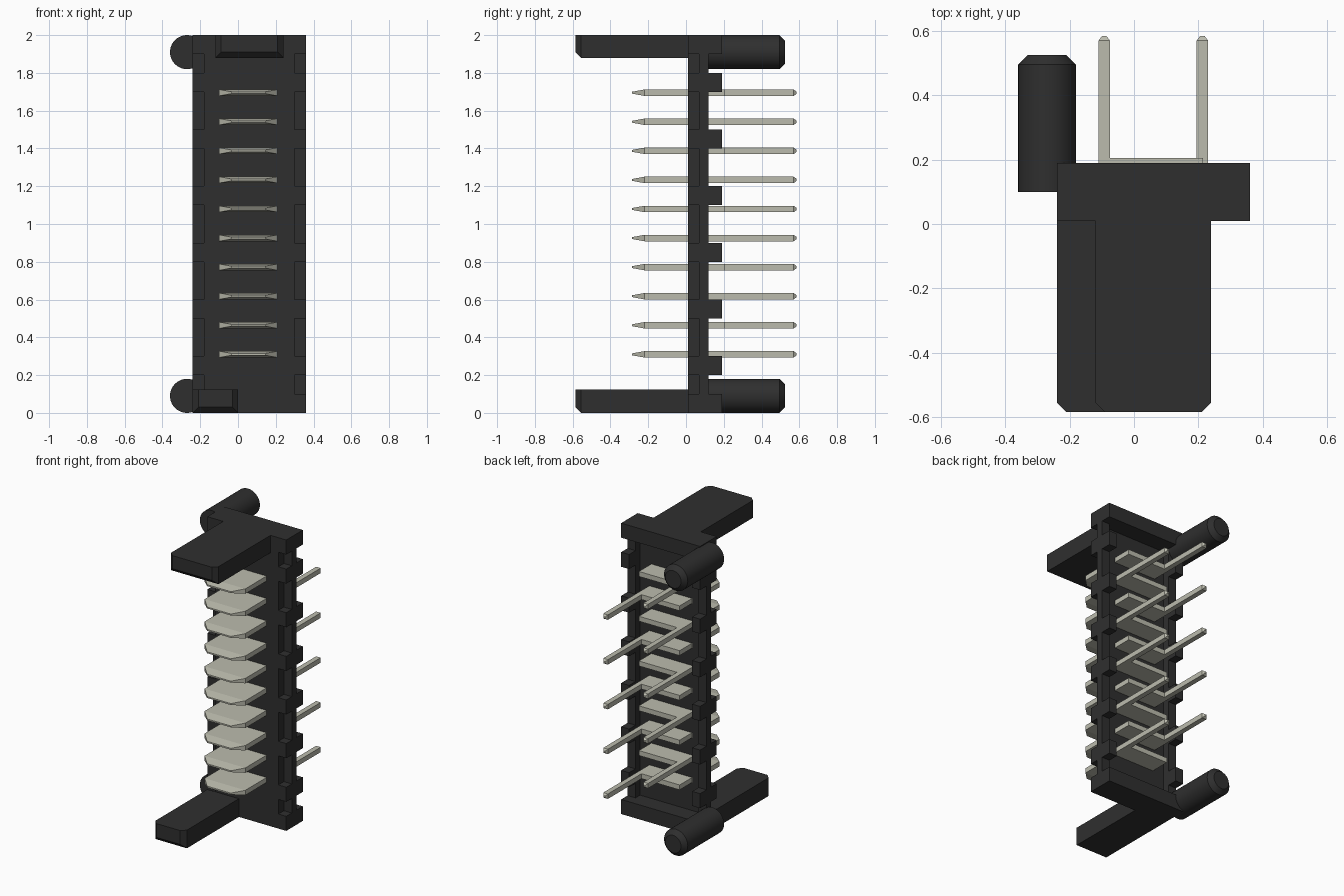
import bpy, bmesh
from mathutils import Matrix

if "Cube" in bpy.data.objects:
    bpy.data.objects.remove(bpy.data.objects["Cube"])


def make_material(name, color):
    m = bpy.data.materials.new(name)
    m.use_nodes = True
    m.diffuse_color = color
    m.node_tree.nodes["Principled BSDF"].inputs["Base Color"].default_value = color
    return m


black = make_material("black plastic", (0.028, 0.028, 0.028, 1))
metal = make_material("pale metal", (0.5, 0.5, 0.42, 1))


def finish(bm, name, mat):
    bmesh.ops.recalc_face_normals(bm, faces=bm.faces)
    mesh = bpy.data.meshes.new(name)
    bm.to_mesh(mesh)
    bm.free()
    mesh.materials.append(mat)
    obj = bpy.data.objects.new(name, mesh)
    bpy.context.collection.objects.link(obj)
    return obj


def loft(bm, sections):
    """Bridge rectangles (y, x0, x1, z0, z1) along y and cap both ends."""
    rings = [[bm.verts.new(p) for p in ((a, y, c), (b, y, c), (b, y, d), (a, y, d))]
             for y, a, b, c, d in sections]
    for r, s in zip(rings, rings[1:]):
        for i in range(4):
            j = (i + 1) % 4
            bm.faces.new((r[i], r[j], s[j], s[i]))
    bm.faces.new(rings[0])
    bm.faces.new(rings[-1])


def box(bm, x0, x1, y0, y1, z0, z1):
    loft(bm, [(y0, x0, x1, z0, z1), (y1, x0, x1, z0, z1)])


LEFT, RIGHT, WALL = 0.36, -0.24, 0.06
FRONT, RIB0, RIB1, BACK = 0.01, 0.07, 0.12, 0.19

# Housing: end caps, front wall, side ribs and the teeth along each corner
bm = bmesh.new()
for z in (0, 1.9):
    box(bm, RIGHT, LEFT, FRONT, BACK, z, z + 0.1)
box(bm, RIGHT + WALL, LEFT - WALL, FRONT, RIB0, 0.1, 1.9)
for x in (RIGHT, LEFT - WALL):
    box(bm, x, x + WALL, RIB0, RIB1, 0.1, 1.9)
    for i in range(6):
        z = 0.2 + 0.3 * i
        box(bm, x, x + WALL, FRONT, RIB0, z, z + 0.1)
        box(bm, x, x + WALL, RIB1, BACK, z, z + 0.1)
finish(bm, "housing", black)

# Guide arms with bevelled front ends
for name, x0, x1, z0, z1 in (("upper_arm", -0.12, 0.24, 1.88, 2.0),
                             ("lower_arm", -0.24, 0.0, 0.0, 0.125)):
    bm = bmesh.new()
    c = 0.03
    loft(bm, [(-0.585, x0 + c, x1 - c, z0 + c, z1),
              (-0.585 + c, x0, x1, z0, z1), (FRONT, x0, x1, z0, z1)])
    finish(bm, name, black)

# Round locating pegs with chamfered back ends
for name, z in (("upper_peg", 1.91), ("lower_peg", 0.09)):
    bm = bmesh.new()
    for r2, y0, y1 in ((0.09, 0.1, 0.495), (0.06, 0.495, 0.525)):
        bmesh.ops.create_cone(
            bm, cap_ends=True, segments=40, radius1=0.09, radius2=r2, depth=y1 - y0,
            matrix=Matrix.Translation((-0.27, (y0 + y1) / 2, z)) @ Matrix.Rotation(-1.570796, 4, "X"))
    # merge the two sections and drop the hidden discs between them
    bmesh.ops.remove_doubles(bm, verts=bm.verts, dist=0.0001)
    inner = [f for f in bm.faces if all(abs(v.co.y - 0.495) < 0.001 for v in f.verts)]
    bmesh.ops.delete(bm, geom=inner, context="FACES")
    obj = finish(bm, name, black)
    bpy.ops.object.select_all(action="DESELECT")
    bpy.context.view_layer.objects.active = obj
    obj.select_set(True)
    bpy.ops.object.shade_smooth_by_angle(angle=0.5)

# Contacts: flat tapered blades, with tails alternating between the two sides
H = 0.017
for i in range(10):
    z = 0.31 + 0.1539 * i
    bm = bmesh.new()
    x0, x1 = (-0.11, 0.215) if i % 2 else (-0.095, 0.23)
    loft(bm, [(-0.285, -0.035, 0.145, z - 0.005, z + 0.005),
              (-0.22, -0.1, 0.21, z - H, z + H),
              (RIB0, -0.1, 0.21, z - H, z + H),
              (RIB0 + 0.001, x0, x1, z - H, z + H),
              (0.205, x0, x1, z - H, z + H)])
    t0 = x0 if i % 2 else x1 - 0.035
    t1 = t0 + 0.035
    c = 0.011
    loft(bm, [(0.205, t0, t1, z - H, z + H), (0.57, t0, t1, z - H, z + H),
              (0.585, t0 + c, t1 - c, z - H + c, z + H - c)])
    finish(bm, f"contact_{i + 1}", metal)
